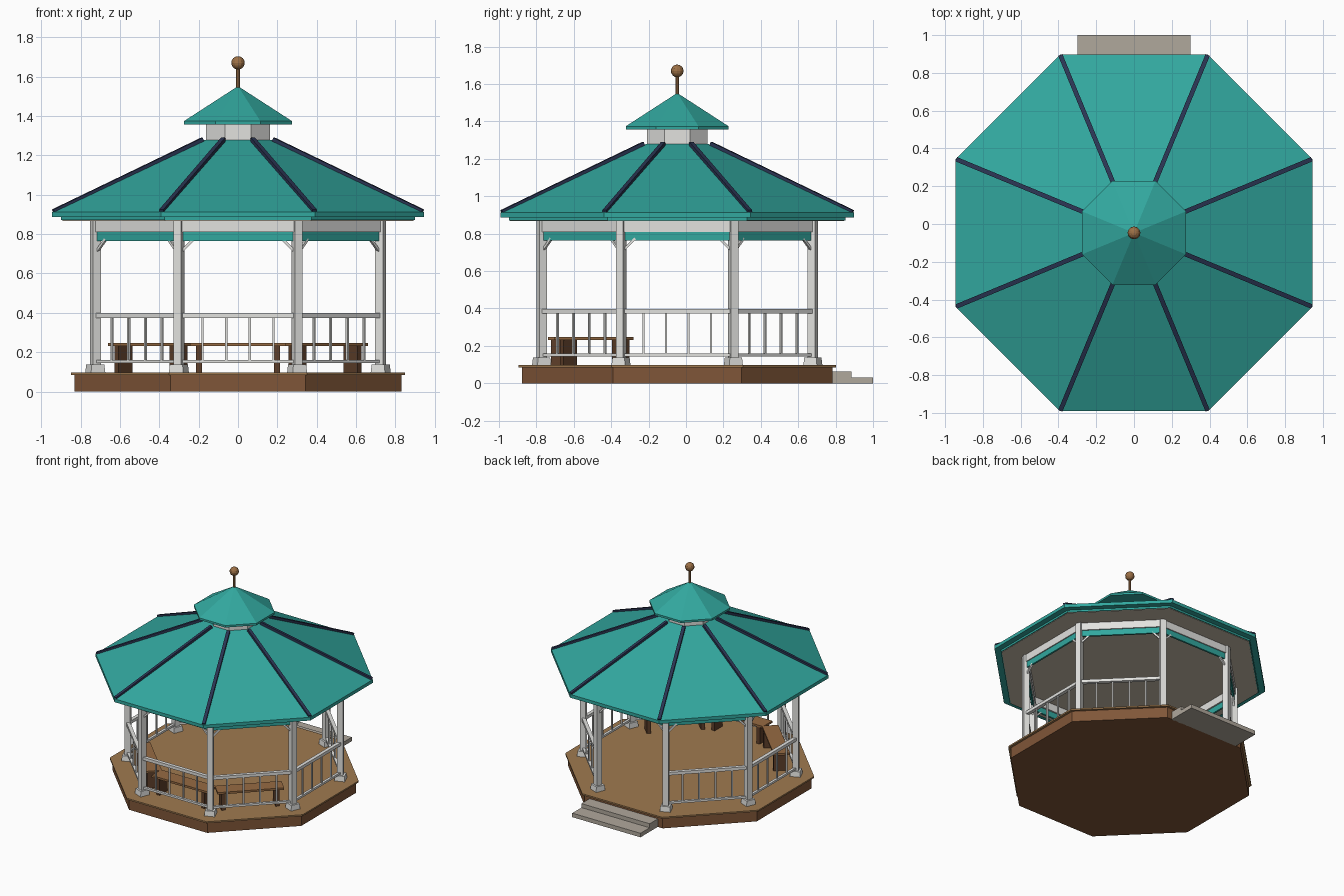
import bpy, bmesh, math
from mathutils import Vector, Matrix

if "Cube" in bpy.data.objects:
    bpy.data.objects.remove(bpy.data.objects["Cube"])

CY = -0.047                      # the pavilion is centred slightly to the front
C8 = math.cos(math.pi / 8)


def mat(name, r, g, b):
    m = bpy.data.materials.new(name)
    lin = [((c / 255 + 0.055) / 1.055) ** 2.4 for c in (r, g, b)]
    m.diffuse_color = (*lin, 1)
    m.use_nodes = True
    m.node_tree.nodes["Principled BSDF"].inputs["Base Color"].default_value = m.diffuse_color
    return m


TEAL = mat("teal_roof", 50, 168, 159)
NAVY = mat("navy_ridge", 42, 52, 82)
WHITE = mat("white_paint", 226, 226, 223)
BROWN = mat("brown_base", 128, 86, 56)
FLOOR = mat("tan_deck", 160, 122, 80)
SEAT = mat("bench_wood", 150, 106, 66)
LEG = mat("dark_wood", 94, 63, 42)
STONE = mat("grey_stone", 176, 168, 156)
CEIL = mat("ceiling_cream", 200, 189, 170)
BRONZE = mat("bronze", 156, 112, 70)


def finish(name, bm, material):
    bmesh.ops.recalc_face_normals(bm, faces=bm.faces)
    me = bpy.data.meshes.new(name)
    bm.to_mesh(me)
    bm.free()
    me.materials.append(material)
    ob = bpy.data.objects.new(name, me)
    bpy.context.collection.objects.link(ob)
    return ob


def octagon(name, profile, material):
    """Eight-sided solid from (apothem, z) rings, flat side to the front."""
    bm = bmesh.new()
    rings = []
    for a, z in profile:
        if a == 0:
            rings.append([bm.verts.new((0, CY, z))] * 8)
            continue
        r = a / C8
        rings.append([bm.verts.new((r * math.cos((i + .5) * math.pi / 4),
                                    CY + r * math.sin((i + .5) * math.pi / 4), z)) for i in range(8)])
    for lo, hi in zip(rings, rings[1:]):
        for i in range(8):
            j = (i + 1) % 8
            bm.faces.new(list(dict.fromkeys((lo[i], lo[j], hi[j], hi[i]))))
    for ring in (rings[0], rings[-1]):
        if ring[0] is not ring[1]:
            bm.faces.new(ring)
    return finish(name, bm, material)


def add_box(bm, size, matrix, taper=1):
    vs = bmesh.ops.create_cube(bm, size=1)["verts"]
    for v in vs:
        k = taper if v.co.z > 0 else 1
        v.co = matrix @ Vector((v.co.x * size[0] * k, v.co.y * size[1] * k, v.co.z * size[2]))


def side(k):
    """Frame of side k: x along the side, -y outward; k = 0 is the front."""
    return Matrix.Translation((0, CY, 0)) @ Matrix.Rotation(k * math.pi / 4, 4, 'Z')


def corner(k):
    """Frame of corner k: x outward."""
    return Matrix.Translation((0, CY, 0)) @ Matrix.Rotation((k + .5) * math.pi / 4, 4, 'Z')


def boxes(name, items, material):
    """One object from many (frame, centre, size[, tilt about y[, taper]]) boxes."""
    bm = bmesh.new()
    for frame, centre, size, *rest in items:
        tilt = rest[0] if rest else 0
        taper = rest[1] if len(rest) > 1 else 1
        add_box(bm, size, frame @ Matrix.Translation(centre) @ Matrix.Rotation(tilt, 4, 'Y'), taper)
    return finish(name, bm, material)


I = Matrix.Identity(4)
ALL = range(8)
RAILED = [k for k in ALL if k != 4]          # the back side is the entrance

# Platform and steps
octagon("platform_base", [(0.83, 0), (0.83, 0.085)], BROWN)
octagon("deck_floor", [(0.848, 0.085), (0.848, 0.097)], FLOOR)
boxes("upper_step", [(I, (0, 0.832, 0.032), (0.6, 0.106, 0.064))], STONE)
boxes("lower_step", [(I, (0, 0.9425, 0.016), (0.6, 0.115, 0.032))], STONE)

# Posts with plinths
PR = 0.785
PA = PR * C8
HALF = PR * math.sin(math.pi / 8)
boxes("posts", [(corner(k), (PR, 0, 0.485), (0.043, 0.043, 0.776)) for k in ALL], WHITE)
boxes("post_plinths", [(corner(k), (PR, 0, 0.117), (0.078, 0.078, 0.042), 0, 0.9) for k in ALL], WHITE)

# Railings
boxes("top_rails", [(side(k), (0, -PA, 0.386), (2 * HALF, 0.028, 0.024)) for k in RAILED], WHITE)
boxes("bottom_rails", [(side(k), (0, -PA, 0.152), (2 * HALF, 0.02, 0.016)) for k in RAILED], WHITE)
boxes("balusters", [(side(k), ((i - 1.5) * 0.4 * HALF, -PA, 0.266), (0.011, 0.011, 0.22))
                    for k in RAILED for i in range(4)], WHITE)

# Beams, teal valance and corner brackets
boxes("header_beams", [(side(k), (0, -PA + 0.002, 0.842), (2 * HALF, 0.034, 0.064)) for k in ALL], WHITE)
boxes("valance_boards", [(side(k), (0, -PA, 0.787), (2 * HALF, 0.014, 0.046)) for k in ALL], TEAL)
boxes("brackets", [(side(k), (s * (HALF - 0.045), -PA, 0.745), (0.085, 0.014, 0.013), s * math.pi / 4)
                   for k in ALL for s in (-1, 1)], WHITE)

# Main roof with fascia and ceiling
octagon("ceiling", [(0.893, 0.868), (0.893, 0.884)], CEIL)
octagon("fascia", [(0.90, 0.871), (0.90, 0.888)], TEAL)
octagon("main_roof", [(0.944, 0.886), (0.944, 0.912), (0.17, 1.278)], TEAL)

# Ridge caps along the roof corners
p, q = Vector((1.015, 0, 0.916)), Vector((0.195, 0, 1.281))
d = q - p
boxes("ridge_caps", [(corner(k), (p + q) / 2, (d.length, 0.024, 0.02), math.atan2(d.z, -d.x))
                     for k in ALL], NAVY)

# Cupola and its roof
octagon("cupola", [(0.162, 1.25), (0.162, 1.365)], WHITE)
octagon("cupola_roof", [(0.275, 1.358), (0.275, 1.374), (0, 1.552)], TEAL)

# Finial
bm = bmesh.new()
bmesh.ops.create_cone(bm, cap_ends=True, segments=8, radius1=0.01, radius2=0.01, depth=0.12,
                      matrix=Matrix.Translation((0, CY, 1.59)))
finish("finial_rod", bm, BRONZE)
bm = bmesh.new()
bmesh.ops.create_uvsphere(bm, u_segments=12, v_segments=8, radius=0.034,
                          matrix=Matrix.Translation((0, CY, 1.67)))
finish("finial_ball", bm, BRONZE)

# Benches on the three front sides
FRONT = (-1, 0, 1)
boxes("bench_seats", [(side(k), (0, -0.631, 0.239), (0.486, 0.118, 0.016)) for k in FRONT], SEAT)
boxes("bench_legs", [(side(k), (s * 0.198, -0.625, 0.164), (0.03, 0.1, 0.136))
                     for k in FRONT for s in (-1, 1)], LEG)
